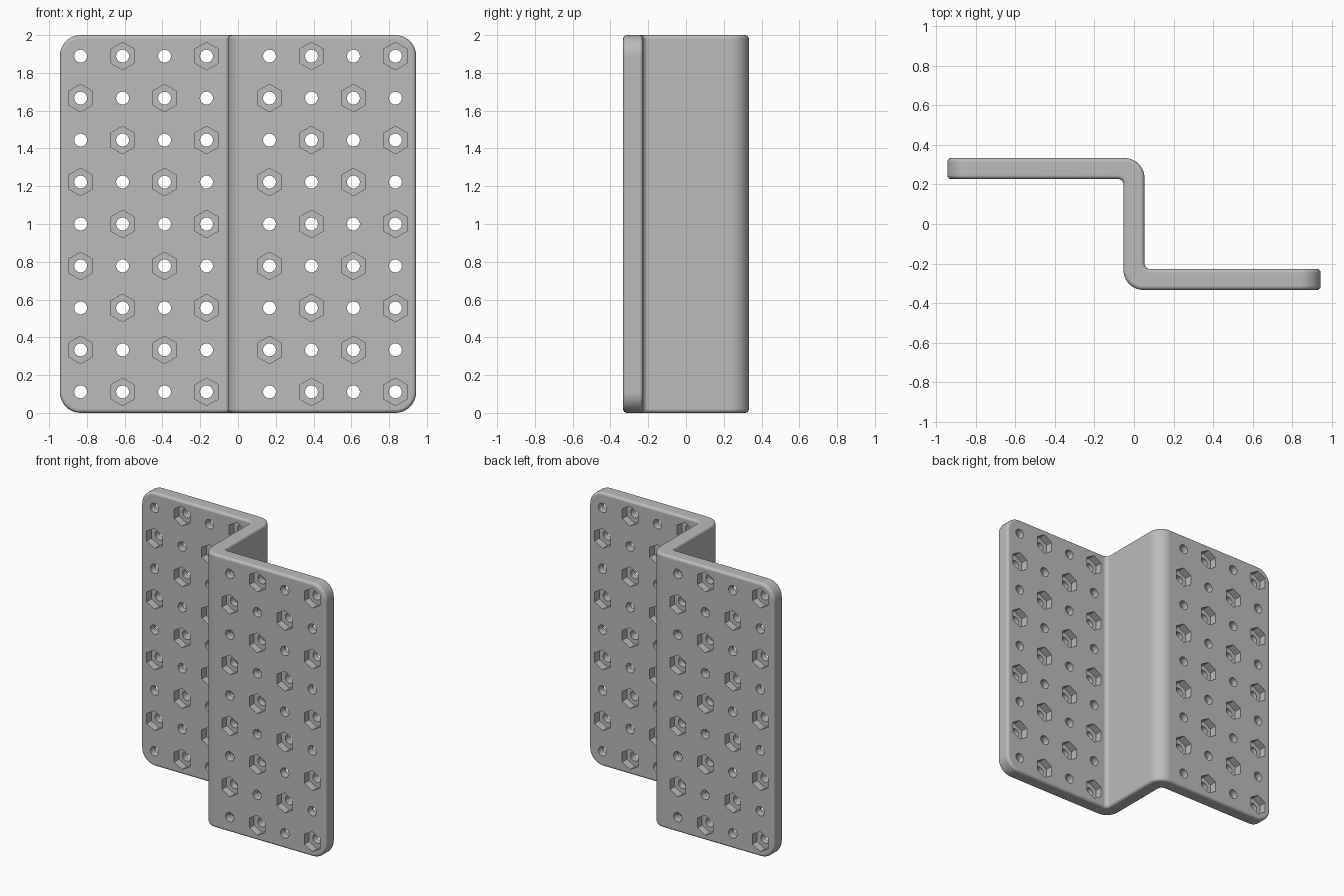
import bpy, bmesh, math
from mathutils import Matrix, Vector

cube = bpy.data.objects.get("Cube")
if cube:
    bpy.data.objects.remove(cube, do_unlink=True)

HALF_W, HALF_D, HEIGHT = 0.943, 0.333, 2.0
THICK = 0.106
WEB = THICK / 2
INNER_Y = HALF_D - THICK
STEP = HEIGHT / 9
POCKET = 0.055

grey = bpy.data.materials.new("plain grey")
grey.use_nodes = True
colour = (0.5, 0.5, 0.5, 1)
grey.diffuse_color = colour
grey.node_tree.nodes["Principled BSDF"].inputs["Base Color"].default_value = colour


def new_object(name, bm):
    bmesh.ops.recalc_face_normals(bm, faces=bm.faces)
    mesh = bpy.data.meshes.new(name)
    bm.to_mesh(mesh)
    bm.free()
    obj = bpy.data.objects.new(name, mesh)
    bpy.context.collection.objects.link(obj)
    mesh.materials.append(grey)
    return obj


def fillet(cx, cy, r, start, sweep, steps=10):
    angles = [math.radians(start + sweep * i / steps) for i in range(steps + 1)]
    return [(cx + r * math.cos(a), cy + r * math.sin(a)) for a in angles]


# Stepped profile: one half, then the same half turned by 180 degrees
R_OUT, R_IN = 0.1, 0.028
half = [(-HALF_W, INNER_Y)]
half += fillet(-WEB - R_IN, INNER_Y - R_IN, R_IN, 90, -90)
half += fillet(-WEB + R_OUT, -HALF_D + R_OUT, R_OUT, 180, 90)
half.append((HALF_W, -HALF_D))
profile = half + [(-x, -y) for x, y in half]

bm = bmesh.new()
base = bm.faces.new([bm.verts.new((x, y, 0)) for x, y in profile])
ext = bmesh.ops.extrude_face_region(bm, geom=[base])
bmesh.ops.translate(bm, vec=(0, 0, HEIGHT),
                    verts=[v for v in ext["geom"] if isinstance(v, bmesh.types.BMVert)])

# Large round corners on the flange ends
corners = [e for e in bm.edges if all(abs(v.co.x) > HALF_W - 0.001 for v in e.verts)
           and abs(e.verts[0].co.z - e.verts[1].co.z) < 0.001]
bmesh.ops.bevel(bm, geom=corners, offset=0.11, segments=10, profile=0.5, affect='EDGES')
bracket = new_object("stepped_bracket", bm)

# Softened outline
soft = bracket.modifiers.new("soft_edges", 'BEVEL')
soft.width = 0.02
soft.segments = 4
soft.limit_method = 'ANGLE'
soft.angle_limit = math.radians(50)


def prism(bm, x, y0, y1, z, radius, sides):
    place = Matrix.Translation(Vector((x, (y0 + y1) / 2, z))) @ Matrix.Rotation(math.pi / 2, 4, 'X')
    bmesh.ops.create_cone(bm, cap_ends=True, segments=sides, radius1=radius,
                          radius2=radius, depth=abs(y1 - y0), matrix=place)


# Every bolt hole has a hex pocket, alternating between front and back
holes, pockets = bmesh.new(), bmesh.new()
for side in (-1, 1):
    mid = -side * (HALF_D - WEB)
    for col in range(4):
        for row in range(9):
            x = side * STEP * (col + 0.75)
            z = STEP * (row + 0.5)
            prism(holes, x, mid - 0.1, mid + 0.1, z, 0.034, 24)
            front = (col + row + (side > 0)) % 2 == 0
            face = -1 if front else 1
            prism(pockets, x, mid + face * (WEB - POCKET), mid + face * 0.1, z, 0.073, 6)

cutters = [new_object("hole_cutter", holes), new_object("pocket_cutter", pockets)]
for cutter in cutters:
    cutter.hide_render = True
    cut = bracket.modifiers.new(cutter.name, 'BOOLEAN')
    cut.operation = 'DIFFERENCE'
    cut.solver = 'EXACT'
    cut.object = cutter

# Keep the finished cut mesh and drop the cutters
graph = bpy.context.evaluated_depsgraph_get()
finished = bpy.data.meshes.new_from_object(bracket.evaluated_get(graph))
bracket.modifiers.clear()
bracket.data = finished
for cutter in cutters:
    bpy.data.objects.remove(cutter, do_unlink=True)

bpy.context.view_layer.objects.active = bracket
bracket.select_set(True)
bpy.ops.object.shade_smooth_by_angle(angle=math.radians(30))
weighted = bracket.modifiers.new("clean_shading", 'WEIGHTED_NORMAL')
weighted.keep_sharp = True
